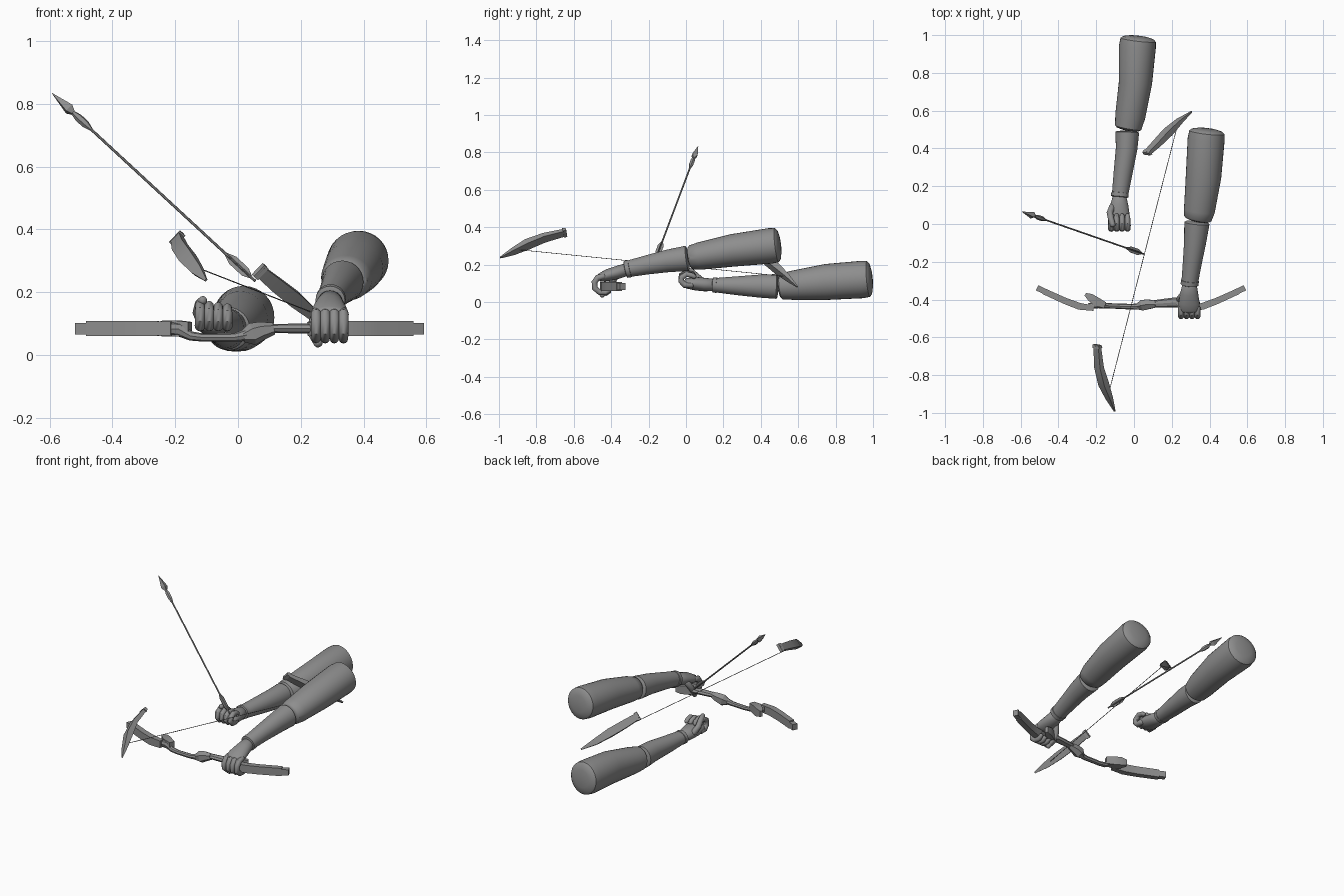
import bpy, bmesh, math
from mathutils import Vector

grey = bpy.data.materials.new("plain grey")
grey.diffuse_color = (0.27, 0.27, 0.27, 1)


def loft(name, secs, side=(1, 0, 0), sides=20, rounded=0.0, angle=40):
    """Tube through sections (x, y, z, half width along side, half height)."""
    secs = [list(s) for s in secs]
    if rounded:  # add shrinking rings at both ends
        for end in (0, -1):
            a, b = Vector(secs[end][:3]), Vector(secs[1 if end == 0 else -2][:3])
            d = (a - b).normalized()
            w, h = secs[end][3:]
            for f, k in ((0.5, 0.87), (0.85, 0.55), (1.0, 0.15)):
                ring = [*(a + d * f * rounded * w), w * k, h * k]
                secs.insert(0, ring) if end == 0 else secs.append(ring)
    pts = [Vector(s[:3]) for s in secs]
    bm = bmesh.new()
    rings = []
    for i, s in enumerate(secs):
        t = (pts[min(i + 1, len(pts) - 1)] - pts[max(i - 1, 0)]).normalized()
        u = Vector(side)
        u = (u - t * u.dot(t)).normalized()
        v = t.cross(u)
        k, off = (math.sqrt(2), math.pi / 4) if sides == 4 else (1, 0)
        rings.append([bm.verts.new(pts[i] + k * (u * s[3] * math.cos(a) + v * s[4] * math.sin(a)))
                      for a in (off + 2 * math.pi * j / sides for j in range(sides))])
    for r, q in zip(rings, rings[1:]):
        for j in range(sides):
            bm.faces.new((r[j], r[(j + 1) % sides], q[(j + 1) % sides], q[j]))
    bm.faces.new(rings[0])
    bm.faces.new(rings[-1])
    bmesh.ops.recalc_face_normals(bm, faces=bm.faces)
    me = bpy.data.meshes.new(name)
    bm.to_mesh(me)
    bm.free()
    me.materials.append(grey)
    ob = bpy.data.objects.new(name, me)
    bpy.context.collection.objects.link(ob)
    bpy.ops.object.select_all(action='DESELECT')
    ob.select_set(True)
    bpy.context.view_layer.objects.active = ob
    bpy.ops.object.shade_smooth_by_angle(angle=math.radians(angle))
    return ob


# Right arm (drawing hand, palm up)
loft("right_upper_arm", [(.022, .975, .123, .094, .096), (.018, .94, .12, .098, .100),
     (.008, .75, .107, .088, .096), (-.02, .57, .089, .080, .078), (-.031, .51, .083, .070, .069)],
     sides=32, rounded=.22)
loft("right_forearm", [(-.036, .485, .083, .063, .066), (-.039, .40, .085, .057, .062),
     (-.058, .27, .087, .050, .050), (-.074, .155, .090, .043, .038)], sides=28, rounded=.15)
loft("right_cuff", [(-.074, .165, .090, .046, .041), (-.076, .145, .091, .046, .041)], sides=28, rounded=.1)
loft("right_palm", [(-.076, .145, .091, .036, .033), (-.078, .10, .093, .048, .036),
     (-.079, .05, .098, .056, .036), (-.079, .005, .10, .056, .028)], rounded=.3)
for i in range(4):
    x = -.121 + .029 * i
    d = .004 * i
    loft(f"right_finger_{i + 1}", [(x, .03, .09, .015, .015), (x, -.008, .092, .017, .017),
         (x, -.026, .112, .016, .016), (x, -.024, .143 - d, .016, .016), (x, .004, .161 - d, .015, .015),
         (x, .035, .153 - d, .014, .014), (x, .045, .135, .012, .012)], sides=12, rounded=.8)
loft("right_thumb", [(-.115, .09, .105, .018, .018), (-.128, .06, .135, .017, .017),
     (-.122, .028, .163, .016, .016), (-.112, -.005, .174, .014, .014)], sides=12, rounded=.8)

# Left arm (holding hand, palm down)
loft("left_upper_arm", [(.386, .485, .304, .094, .092), (.382, .45, .300, .098, .095),
     (.368, .25, .276, .094, .087), (.346, .07, .245, .082, .073), (.338, .03, .238, .074, .066)],
     sides=32, rounded=.22)
loft("left_forearm", [(.333, .005, .233, .067, .068), (.323, -.10, .219, .058, .060),
     (.308, -.21, .198, .050, .051), (.295, -.31, .177, .044, .044)], sides=28, rounded=.15)
loft("left_cuff", [(.296, -.30, .179, .048, .047), (.294, -.322, .174, .047, .046)], sides=28, rounded=.1)
loft("left_palm", [(.294, -.32, .173, .038, .034), (.292, -.37, .157, .048, .035),
     (.292, -.42, .143, .056, .032), (.292, -.455, .132, .056, .024)], rounded=.3)
for i in range(4):
    x = .249 + .029 * i
    loft(f"left_finger_{i + 1}", [(x, -.44, .137, .015, .015), (x, -.472, .130, .017, .017),
         (x, -.489, .106, .016, .016), (x, -.488, .074, .016, .016), (x, -.462, .052, .015, .015),
         (x, -.430, .050, .014, .014), (x, -.412, .062, .012, .012)], sides=12, rounded=.8)
loft("left_thumb", [(.258, -.375, .14, .018, .018), (.242, -.395, .105, .017, .017),
     (.240, -.42, .065, .016, .016), (.256, -.45, .036, .014, .014)], sides=12, rounded=.7, side=(0, 1, 0))

# Main bow: mirrored limbs, brackets and tips
Z = (0, 0, 1)
CX = .037
for word, m in (("left", -1), ("right", 1)):
    X = lambda d: CX + m * d
    loft(f"{word}_limb", [(X(.515), -.356, .084, .024, .016), (X(.40), -.408, .084, .024, .017),
         (X(.325), -.436, .084, .024, .018), (X(.25), -.446, .084, .022, .014)], Z, 4, angle=20)
    loft(f"{word}_limb_tip", [(X(.55), -.338, .083, .018, .015), (X(.505), -.359, .083, .018, .015)], Z, 4)
    loft(f"{word}_bracket", [(X(.295), -.372, .084, .018, .008), (X(.268), -.388, .084, .025, .020),
         (X(.235), -.412, .084, .026, .024), (X(.19), -.43, .083, .022, .016)], Z, 4, angle=20)

# Riser with offset arrow window, central collar and straight grip
loft("riser", [(-.24, -.435, .084, .022, .016), (-.19, -.428, .082, .022, .018),
     (-.15, -.432, .060, .015, .015), (-.11, -.434, .055, .013, .014), (-.01, -.438, .056, .014, .015),
     (.03, -.436, .064, .020, .018), (.07, -.43, .078, .022, .020)], Z, 8, angle=25)
loft("riser_collar", [(.015, -.438, .058, .018, .016), (.045, -.43, .066, .036, .032),
     (.075, -.425, .076, .030, .030), (.115, -.425, .084, .019, .020)], Z, 6, angle=20)
loft("grip", [(.08, -.425, .084, .014, .018), (.15, -.42, .084, .015, .023),
     (.22, -.415, .084, .016, .027), (.32, -.43, .084, .016, .02)], Z, 8, angle=25)

# Loose pair of limbs joined by a taut string
N = (.675, -.106, .73)
loose = {"front": [(-.195, -.645, .372), (-.185, -.76, .343), (-.160, -.85, .308), (-.130, -.925, .270), (-.102, -.992, .238)],
         "rear": [(.068, .375, .268), (.120, .425, .225), (.180, .487, .178), (.240, .545, .128), (.305, .595, .082)]}
for word, path in loose.items():
    sizes = ((.019, .010), (.023, .014), (.024, .018), (.018, .011), (.004, .003))
    loft(f"loose_{word}_limb", [p + s for p, s in zip(path, sizes)], N, 4, angle=20)
    a, b = Vector(path[0]), Vector(path[1])
    d = (b - a).normalized()
    loft(f"loose_{word}_clasp", [(*(a - d * .006), .025, .008), (*(a + d * .012), .025, .013)], N, 4)
loft("string", [(-.135, -.90, .280, .0018, .0018), (.232, .53, .137, .0018, .0018)], sides=6)

# Arrow
TIP, TAIL = Vector((-.593, .065, .834)), Vector((.055, -.16, .235))
along = TAIL - TIP


def on_arrow(t, w, h=None):
    return (*(TIP + along * t), w, w if h is None else h)


loft("arrow_shaft", [on_arrow(.05, .0045), on_arrow(1, .0045)], sides=8)
loft("arrow_head", [on_arrow(0, .0006), on_arrow(.085, .014), on_arrow(.105, .006)], sides=4, angle=20)
loft("arrow_collar", [on_arrow(.10, .006), on_arrow(.13, .013), on_arrow(.165, .013), on_arrow(.195, .005)],
     sides=6, angle=20)
for i, s in enumerate(((0, 1, 0), (1, 0, 1))):  # crossed tail vanes
    loft(f"arrow_vane_{i + 1}", [on_arrow(.85, .003, .0015), on_arrow(.89, .016, .0015),
         on_arrow(.95, .016, .0015), on_arrow(.98, .004, .0015)], s, 4, angle=20)
